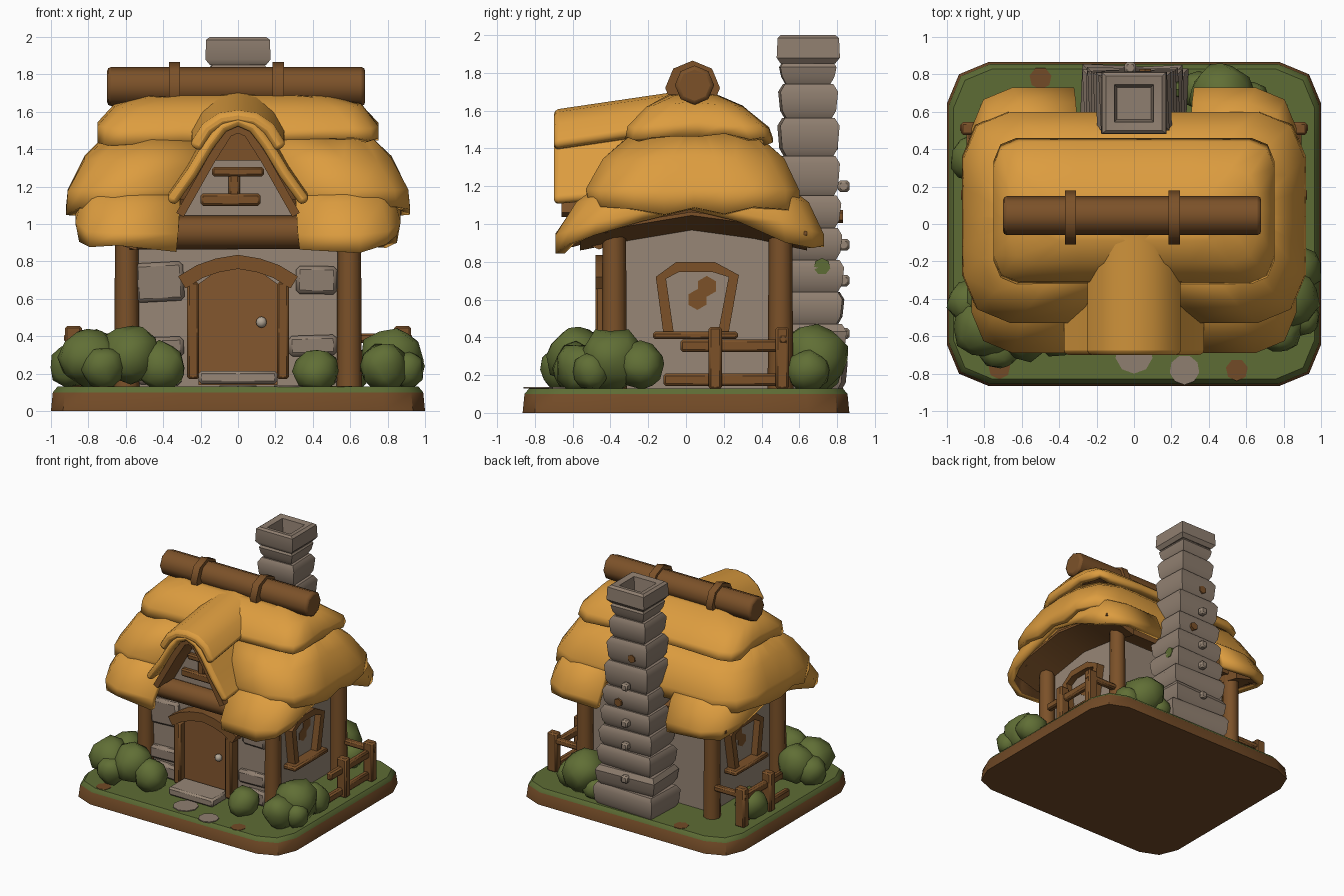
import bpy, bmesh, math, random
from mathutils import Vector, Matrix

random.seed(4)
if "Cube" in bpy.data.objects:
    bpy.data.objects.remove(bpy.data.objects["Cube"])


def material(name, *rgb):
    m = bpy.data.materials.new(name)
    m.use_nodes = True
    m.diffuse_color = (*rgb, 1)
    m.node_tree.nodes["Principled BSDF"].inputs["Base Color"].default_value = (*rgb, 1)
    return m


THATCH = material("golden thatch", .72, .335, .05)
WOOD = material("brown wood", .20, .083, .022)
DOOR = material("door wood", .23, .095, .028)
PLASTER = material("grey plaster", .31, .24, .18)
STONE = material("stone", .275, .21, .16)
GRASS = material("grass", .11, .15, .035)
LEAF = material("bush leaf", .118, .158, .036)
EARTH = material("earth", .17, .07, .02)
METAL = material("pale metal", .45, .38, .30)


def finish(name, bm, *mats, angle=38):
    """Smooth shade with sharp creases and link the mesh as an object."""
    for f in bm.faces:
        f.smooth = True
    for e in bm.edges:
        e.smooth = e.calc_face_angle(0) < math.radians(angle)
    me = bpy.data.meshes.new(name)
    bm.to_mesh(me)
    bm.free()
    for m in mats:
        me.materials.append(m)
    ob = bpy.data.objects.new(name, me)
    bpy.context.collection.objects.link(ob)
    return ob


def soften(ob, width):
    bev = ob.modifiers.new("soft edges", "BEVEL")
    bev.width, bev.segments, bev.angle_limit = width, 2, math.radians(50)


def loft(name, rings, *mats, caps=True, skip=(), angle=38):
    """Join a stack of closed rings; skip leaves out columns of faces."""
    bm = bmesh.new()
    vs = [[bm.verts.new(p) for p in r] for r in rings]
    n = len(rings[0])
    for a, b in zip(vs, vs[1:]):
        for i in range(n):
            if i not in skip:
                j = (i + 1) % n
                bm.faces.new((a[i], a[j], b[j], b[i]))
    if caps:
        bm.faces.new(vs[0][::-1])
        bm.faces.new(vs[-1])
        bmesh.ops.recalc_face_normals(bm, faces=bm.faces)
    return finish(name, bm, *mats, angle=angle)


def place(u, v, a, axis):
    return Vector((u, a, v)) if axis == "Y" else Vector((a, u, v))


def prism(name, pts, a0, a1, axis, mat):
    return loft(name, [[place(u, v, a, axis) for u, v in pts] for a in (a0, a1)], mat)


def band(name, pts, thick, a0, a1, axis, mat, rise=0):
    """Strip of even thickness following a 2D path, given depth along the axis."""
    rings = []
    for i, (u, v) in enumerate(pts):
        p, q = pts[max(i - 1, 0)], pts[min(i + 1, len(pts) - 1)]
        t = Vector((q[0] - p[0], q[1] - p[1])).normalized()
        w, h = u + t.y * thick, v - t.x * thick
        rings.append([place(u, v, a0, axis), place(u, v + rise, a1, axis),
                      place(w, h + rise, a1, axis), place(w, h, a0, axis)])
    return loft(name, rings, mat)


def box(name, centre, size, mat, turn=0, bevel=.012):
    bm = bmesh.new()
    bmesh.ops.create_cube(bm, size=1, matrix=Matrix.Translation(centre)
                          @ Matrix.Rotation(turn, 4, "Y") @ Matrix.Diagonal((*size, 1)))
    bmesh.ops.bevel(bm, geom=bm.edges[:], offset=bevel, segments=1, affect="EDGES")
    return finish(name, bm, mat)


def rod(name, a, b, r, mat, r2=None, sides=8):
    a, b = Vector(a), Vector(b)
    bm = bmesh.new()
    m = Matrix.Translation((a + b) / 2) @ (b - a).to_track_quat("Z", "Y").to_matrix().to_4x4()
    bmesh.ops.create_cone(bm, cap_ends=True, segments=sides, radius1=r, radius2=r2 or r,
                          depth=(b - a).length, matrix=m)
    return finish(name, bm, mat, angle=50)


def ring(hx, y0, y1, c, z, arch=0, gap=.3, ragged=0):
    """Rounded rectangle whose height swells by arch at the middle of both ends."""
    ym, half = (y0 + y1) / 2, (y1 - y0) / 2
    right = [(hx - c + c * math.cos(t), y0 + c + c * math.sin(t))
             for t in (-math.pi / 2, -math.pi / 4, 0)]
    right += [(hx, ym + k * (half - c)) for k in (-.5, 0, .5)]
    right += [(x, 2 * ym - y) for x, y in right[2::-1]]
    pts = [(-gap, y0), (gap, y0)] + right + [(gap, y1), (-gap, y1)]
    pts += [(-x, y) for x, y in right[::-1]]
    return [Vector((x, y, z + arch * (1 - abs(y - ym) / half) + random.uniform(-ragged, ragged)))
            for x, y in pts]


# Ground slab with bare patches along its rim
slab = loft("ground_slab", [ring(1, -.865, .865, .22, 0), ring(.99, -.855, .855, .22, .10),
                            ring(.965, -.83, .83, .21, .13)], EARTH, GRASS)
for f in slab.data.polygons:
    f.material_index = int(f.normal.z > .3)
for x, y, r in ((-.72, -.77, .06), (.55, -.78, .06), (-.5, .78, .06)):
    rod("bare_patch", (x, y, .128), (x, y, .133), r, EARTH, sides=7)

# Walls, corner posts and front stones
prism("house_walls", [(-.36, .12), (.45, .12), (.45, .92), (.04, 1.02), (-.36, .92)],
      -.55, .55, "X", PLASTER)
for s in (-1, 1):
    for y in (-.38, .5):
        rod("corner_post", (s * .595, y, .12), (s * .595, y, 1), .068, WOOD, .062)
for x, z, w, h in ((-.42, .69, .26, .21), (-.43, .34, .28, .11), (-.42, .20, .24, .12),
                   (.42, .70, .22, .15), (.40, .35, .26, .11), (.43, .20, .2, .12)):
    box("wall_stone", (x, -.365, z), (w, .07, h), STONE, random.uniform(-.06, .06), .02)

# Thatch layers: lower skirt, middle and crown, over a timber soffit
layers = {
    "lower_thatch": ([(.85, -.69, .73, .2, .865, .2, .33), (.87, -.69, .73, .22, .95, .18, .32),
                      (.83, -.58, .65, .22, 1.11, .12, .31), (.7, -.38, .45, .2, 1.26, .06, .3)],
                     (0, 11)),
    "middle_thatch": ([(.92, -.51, .60, .24, 1.07, 0, .34), (.91, -.53, .60, .25, 1.18, 0, .31),
                       (.82, -.44, .52, .26, 1.34, .02, .22), (.66, -.26, .34, .24, 1.5, .02, .13)],
                      (0,)),
    "crown_thatch": ([(.75, -.32, .46, .12, 1.44, .03), (.75, -.31, .44, .14, 1.51, .03),
                      (.66, -.21, .30, .14, 1.62, .02), (.5, -.09, .16, .1, 1.68, 0),
                      (.4, .02, .06, .01, 1.69, 0)], ()),
}
for name, (rows, skip) in layers.items():
    rings = [ring(*r, ragged=.022 if i == 0 else .008) for i, r in enumerate(rows)]
    ob = loft(name, rings, THATCH, WOOD, caps=False, skip=skip, angle=50)
    sol = ob.modifiers.new("thickness", "SOLIDIFY")
    sol.thickness, sol.offset, sol.material_offset = .05, -1, 1
band("roof_soffit", [(-.44, .99), (.03, 1.13), (.55, .98)], .04, -.78, .78, "X", WOOD)


def mirrored(half):
    return [(-x, z) for x, z in half[:0:-1]] + half


# Dormer: two thatch arches, timber arch and gable wall
for name, half, thick, y1, rise in (
        ("dormer_thatch", [(0, 1.58), (.1, 1.54), (.18, 1.44), (.27, 1.29), (.385, 1.13)], .06, 0, .06),
        ("dormer_cap", [(0, 1.605), (.1, 1.59), (.19, 1.53), (.26, 1.42)], .07, .05, .11)):
    soften(band(name, mirrored(half), thick, -.70, y1, "Y", THATCH, rise), .025)
band("dormer_timber", mirrored([(0, 1.53), (.07, 1.50), (.16, 1.36), (.33, 1.06)]),
     .045, -.66, -.40, "Y", WOOD)
prism("dormer_wall", [(-.36, .9), (.36, .9), (.3, 1.1), (.04, 1.54), (-.04, 1.54), (-.3, 1.1)],
      -.44, -.2, "Y", PLASTER)
prism("dormer_gable_board", [(-.13, 1.34), (.13, 1.34), (.04, 1.51), (-.04, 1.51)],
      -.46, -.43, "Y", WOOD)
box("dormer_sill", (-.04, -.46, 1.13), (.32, .05, .065), WOOD)
box("dormer_upright", (-.02, -.455, 1.2), (.06, .04, .14), WOOD)
box("dormer_crossbeam", (0, -.46, 1.28), (.28, .05, .05), WOOD)
rod("front_beam", (-.58, -.46, .955), (.58, -.46, .955), .09, WOOD)

# Ridge log with straps
soften(rod("ridge_log", (-.70, .045, 1.735), (.68, .045, 1.735), .104, WOOD), .02)
for x in (-.34, .215):
    rod("log_strap", (x - .03, .035, 1.72), (x + .03, .035, 1.72), .145, WOOD)

# Door, frame, knob and steps
prism("door", [(-.21, .14), (.21, .14), (.21, .68), (.1, .76), (-.1, .76), (-.21, .68)],
      -.42, -.35, "Y", DOOR)
for s in (-1, 1):
    box("door_jamb", (s * .24, -.43, .43), (.065, .1, .52), WOOD)
band("door_arch", mirrored([(0, .835), (.12, .815), (.22, .78), (.32, .72)]),
     .075, -.48, -.36, "Y", WOOD)
bm = bmesh.new()
bmesh.ops.create_uvsphere(bm, u_segments=10, v_segments=6, radius=.03,
                          matrix=Matrix.Translation((.125, -.44, .475)))
finish("door_knob", bm, METAL)
box("door_step", (0, -.53, .18), (.42, .22, .07), PLASTER, bevel=.015)
for x, y, r in ((0, -.70, .10), (.27, -.78, .08)):
    rod("path_stone", (x, y, .128), (x, y, .137), r, STONE, sides=9)

# Side windows, sloping gable eaves and fences
for s in (-1, 1):
    prism("window_pane", [(-.11, .42), (.2, .42), (.24, .72), (.12, .77), (-.05, .77), (-.13, .72)],
          s * .54, s * .565, "X", PLASTER)
    for y, z in ((.06, .60), (.11, .67)):
        rod("window_patch", (s * .56, y, z), (s * .569, y, z), .055, WOOD, sides=6)
    band("window_frame", [(-.12, .42), (-.16, .72), (-.05, .80), (.15, .80), (.28, .73), (.225, .42)],
         .055, s * .54, s * .62, "X", WOOD)
    box("window_sill", (s * .60, .05, .41), (.12, .45, .04), WOOD)
    loft("gable_eave", [[(s * x, y, z + dz) for x, dz in ((.54, 0), (.82, .08), (.82, .10), (.54, .10))]
                        for y, z in ((-.56, .86), (-.3, .91), (.03, .965), (.36, .92), (.64, .86))], WOOD)
    for y in (.155, .51):
        box("fence_post", (s * .88, y, .29), (.09, .07, .33), WOOD)
    for y, z, length in ((.2, .175, .64), (.24, .355, .54)):
        box("fence_rail", (s * .87, y, z), (.05, length, .065), WOOD)
    box("fence_end", (s * .77, .515, .39), (.32, .05, .05), WOOD)

# Chimney of pinched stone courses with a hollow cap


def square(h, y0, y1, z, grow=0, turn=0):
    c = Vector((0, (y0 + y1) / 2, z))
    d = (y1 - y0) / 2 + grow
    return [c + Matrix.Rotation(turn, 3, "Z") @ Vector((u * (h + grow), v * d, 0))
            for u, v in ((-1, -1), (1, -1), (1, 1), (-1, 1))]


joints = [.12, .31, .47, .64, .81, .98, 1.15, 1.36, 1.56, 1.74, 1.87]
for z, top in zip(joints, joints[1:]):
    t = (z - .12) / 1.6
    h, y0, y1 = .28 - .13 * t, .48 + .02 * t, .84 - .05 * t
    a = random.uniform(-.05, .05)
    loft("chimney_course", [square(h, y0, y1, z, -.028, a), square(h, y0, y1, z + .04, -.006, a),
                            square(h, y0, y1, top - .04, .004, a),
                            square(h, y0, y1, top, -.02, a)], STONE)
loft("chimney_cap", [square(.15, .50, .79, 1.85), square(.175, .48, .815, 1.88),
                     square(.17, .485, .81, 1.985), square(.15, .50, .79, 2),
                     square(.105, .545, .745, 1.99), square(.09, .56, .73, 1.88)], STONE)
for z in (.42, .70, .89, 1.2):
    box("chimney_pebble", (-.02, .835, z), (.06, .06, .06), PLASTER)
rod("chimney_moss", (.2, .72, .775), (.24, .72, .775), .045, GRASS, sides=7)
for x, y, z in ((.06, .825, 1.04), (-.05, .80, 1.43)):
    rod("chimney_stain", (x, y - .03, z), (x, y + .005, z), .035, WOOD, sides=6)

# Bushes: x, y, radius, height of centre
bushes = [(-.58, -.58, .16, .30), (-.8, -.56, .16, .29), (-.41, -.58, .13, .24), (-.88, -.42, .12, .24),
          (-.72, -.66, .12, .23), (-.76, -.4, .15, .28), (-.86, .35, .13, .25), (.42, -.52, .125, .21),
          (.82, -.40, .17, .28), (.87, -.24, .13, .25), (.78, -.56, .13, .24), (.9, -.5, .1, .22),
          (.47, .68, .18, .29), (.6, .65, .12, .22), (.34, .72, .1, .2)]
for x, y, r, z in bushes:
    bm = bmesh.new()
    bmesh.ops.create_icosphere(bm, subdivisions=2, radius=r, matrix=Matrix.Translation((x, y, z))
                               @ Matrix.Rotation(random.uniform(0, 6), 4, "Z"))
    for v in bm.verts:
        v.co += Vector([random.uniform(-.1, .1) * r for k in range(3)])
        v.co.z = max(v.co.z, .12)
    finish("bush", bm, LEAF, angle=32)
